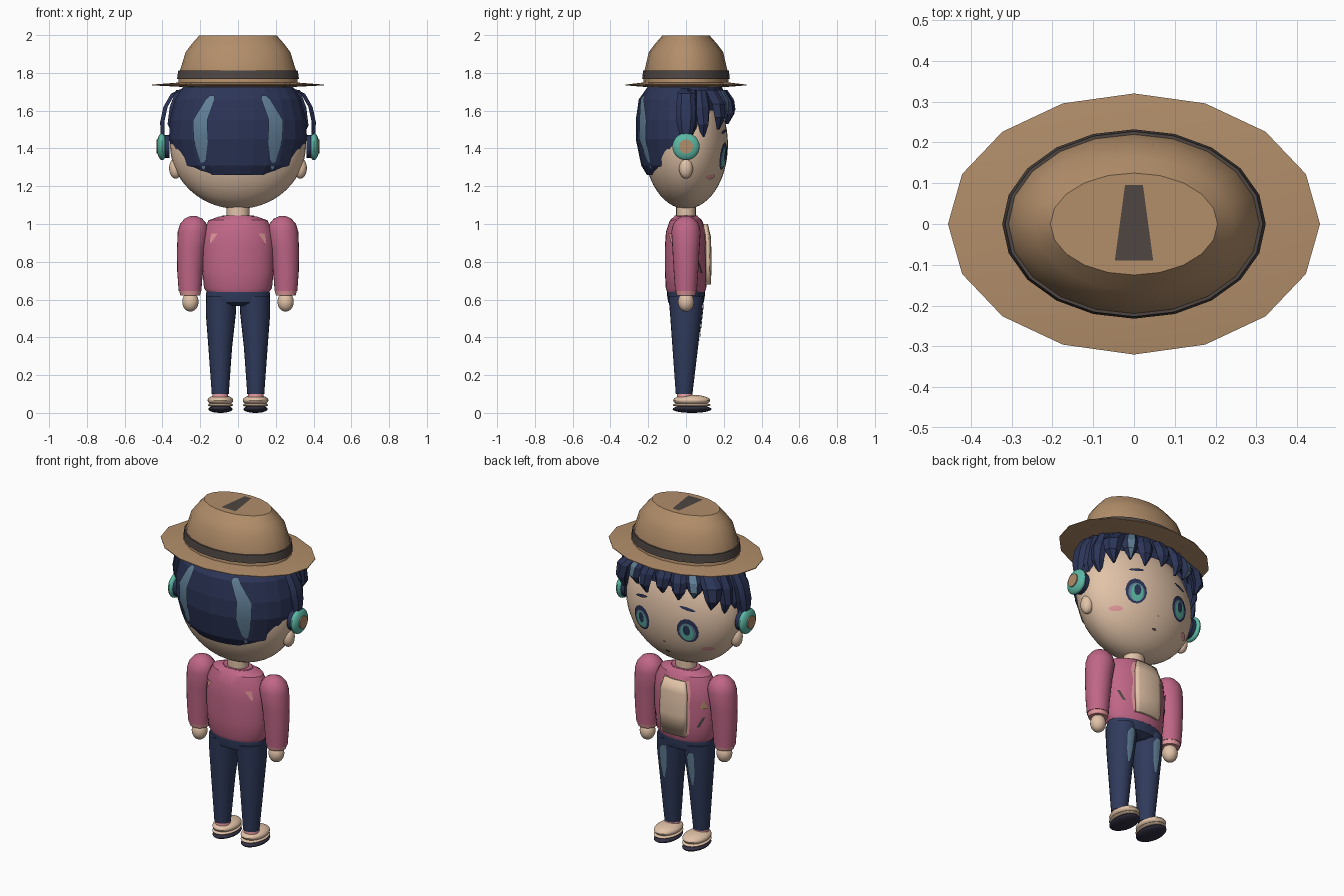
import bpy, bmesh
from math import sin, cos, pi, radians, sqrt
from mathutils import Vector

cube = bpy.data.objects.get("Cube")
if cube:
    bpy.data.objects.remove(cube)


def material(name, r, g, b):
    m = bpy.data.materials.new(name)
    lin = [((c / 255 + 0.055) / 1.055) ** 2.4 for c in (r, g, b)] + [1]
    m.use_nodes = True
    m.node_tree.nodes["Principled BSDF"].inputs["Base Color"].default_value = lin
    m.diffuse_color = lin
    return m


TAN = material("tan felt", 178, 142, 106)
GREY = material("dark grey band", 78, 70, 66)
HAIR = material("navy hair", 44, 53, 88)
DENIM = material("navy denim", 48, 59, 92)
SLATE = material("slate blue", 98, 128, 152)
SKIN = material("cream skin", 226, 195, 168)
PINK = material("rose pink", 192, 102, 134)
BLUSH = material("light pink", 226, 152, 156)
TEAL = material("teal", 92, 184, 164)
SOLE = material("dark sole", 50, 48, 66)
smooth = []


def add(name, bm, mats, is_smooth=True, closed=True):
    if closed:
        bmesh.ops.recalc_face_normals(bm, faces=bm.faces)
    me = bpy.data.meshes.new(name)
    bm.to_mesh(me)
    bm.free()
    for m in mats if isinstance(mats, list) else [mats]:
        me.materials.append(m)
    ob = bpy.data.objects.new(name, me)
    bpy.context.collection.objects.link(ob)
    if is_smooth:
        smooth.append(ob)
    return ob


def skin_rows(bm, rows, wrap):
    """Bridge rows of points with quads."""
    vs = [[bm.verts.new(p) for p in row] for row in rows]
    n = len(vs[0])
    for lo, hi in zip(vs, vs[1:]):
        for j in range(n if wrap else n - 1):
            k = (j + 1) % n
            bm.faces.new((lo[j], lo[k], hi[k], hi[j]))
    return vs


def loft(name, rings, mat, sides=24, arc=None, is_smooth=True):
    """Stack of ellipses (z, cx, cy, rx, ry), whole and capped or an open arc."""
    a0, a1 = arc or (0, 360)
    n = sides + 1 if arc else sides
    ang = [radians(a0 + (a1 - a0) * i / sides) for i in range(n)]
    bm = bmesh.new()
    vs = skin_rows(bm, [[(cx + rx * cos(a), cy + ry * sin(a), z) for a in ang]
                        for z, cx, cy, rx, ry in rings], not arc)
    if not arc:
        bm.faces.new(vs[0][::-1])
        bm.faces.new(vs[-1])
    return add(name, bm, mat, is_smooth, not arc)


def patch(name, rings, rows, mat, off=0.005, n=5):
    """Thin plate laid on a loft; rows are (z, start angle, end angle)."""
    pts = []
    for z, a0, a1 in rows:
        lo, hi = next((p, q) for p, q in zip(rings, rings[1:]) if p[0] <= z <= q[0])
        t = (z - lo[0]) / (hi[0] - lo[0])
        cx, cy, rx, ry = [lo[i] + (hi[i] - lo[i]) * t for i in range(1, 5)]
        ang = [radians(a0 + (a1 - a0) * j / n) for j in range(n + 1)]
        pts.append([(cx + (rx + off) * cos(a), cy + (ry + off) * sin(a), z) for a in ang])
    bm = bmesh.new()
    skin_rows(bm, pts, False)
    return add(name, bm, mat, True, False)


def ball(name, loc, r, mat, seg=24, rings=16):
    bm = bmesh.new()
    bmesh.ops.create_uvsphere(bm, u_segments=seg, v_segments=rings, radius=1)
    for v in bm.verts:
        v.co = [l + c * k for l, c, k in zip(loc, v.co, r)]
    return add(name, bm, mat)


def disc_x(name, x, r, depth, mat):
    ob_bm = bmesh.new()
    bmesh.ops.create_cone(ob_bm, cap_ends=True, segments=20, radius1=r, radius2=r, depth=depth)
    for v in ob_bm.verts:
        v.co = (x + v.co.z, v.co.x, 1.41 + v.co.y)
    return add(name, ob_bm, mat)


HC, HR = (0, 0, 1.42), (0.36, 0.222, 0.34)


def face_plate(name, x, z, rx, rz, mat, off=0.005, sides=14, tilt=0.0):
    """Oval plate projected on the front of the face."""
    def on_face(px, pz):
        q = 1 - (px / HR[0]) ** 2 - ((pz - HC[2]) / HR[2]) ** 2
        return (px, HR[1] * sqrt(max(q, 0)) + off, pz)
    bm = bmesh.new()
    ring = [[on_face(x + k * rx * cos(a), z + k * rz * sin(a) + tilt * k * rx * cos(a))
             for a in [-2 * pi * i / sides for i in range(sides)]] for k in (1, 0.5)]
    vs = skin_rows(bm, ring, True)
    bm.faces.new(vs[1])
    add(name, bm, mat, True, False)


# Hat
loft("hat_brim", [(1.726, 0, 0, 0.3, 0.22), (1.734, 0, 0, 0.456, 0.32),
                  (1.738, 0, 0, 0.456, 0.32), (1.75, 0, 0, 0.3, 0.22)], TAN, 16)
loft("hat_crown", [(1.74, 0, 0, 0.318, 0.226), (1.81, 0, 0, 0.308, 0.22), (1.91, 0, 0, 0.277, 0.197),
                   (1.955, 0, 0, 0.243, 0.163), (1.998, 0, 0, 0.205, 0.125)], TAN, 20)
loft("hat_band", [(1.767, 0, 0, 0.323, 0.232), (1.812, 0, 0, 0.316, 0.227)], GREY, 20)
bm = bmesh.new()
bm.faces.new([bm.verts.new(p) for p in [(-0.047, -0.09, 2), (0.047, -0.09, 2),
                                        (0.022, 0.095, 2), (-0.022, 0.095, 2)]])
add("hat_top_crease", bm, GREY, False, False)

# Head and face
ball("head", HC, HR, SKIN, 40, 28)
face_plate("nose", 0, 1.26, 0.008, 0.006, BLUSH, 0.006, 6)
face_plate("mouth", 0, 1.19, 0.016, 0.007, GREY, 0.005, 6)
for s, side in ((1, "left"), (-1, "right")):
    ball(side + "_ear", (s * 0.33, 0, 1.295), (0.035, 0.037, 0.055), SKIN, 16, 10)
    face_plate(side + "_eye_outline", s * 0.15, 1.36, 0.06, 0.072, HAIR, 0.004)
    face_plate(side + "_eye_white", s * 0.15, 1.352, 0.046, 0.054, SLATE, 0.006)
    face_plate(side + "_iris", s * 0.148, 1.35, 0.034, 0.05, TEAL, 0.008)
    face_plate(side + "_pupil", s * 0.148, 1.365, 0.02, 0.032, HAIR, 0.0095)
    face_plate(side + "_brow", s * 0.15, 1.49, 0.045, 0.009, HAIR, 0.006, 8, -0.2 * s)
    face_plate(side + "_blush", s * 0.235, 1.25, 0.032, 0.014, BLUSH, 0.005, 10)

# Back hair with pale streaks
back = [(1.255, 0, 0, 0.2, 0.14), (1.26, 0, 0, 0.265, 0.207), (1.31, 0, 0, 0.322, 0.237),
        (1.45, 0, 0, 0.367, 0.266), (1.55, 0, 0, 0.363, 0.266), (1.66, 0, 0, 0.335, 0.25),
        (1.73, 0, 0, 0.29, 0.2)]
loft("back_hair", back, HAIR, 14, (172, 368), False)
for s, side in ((1, "left"), (-1, "right")):
    rows = [(1.285, 306, 308), (1.45, 295, 309), (1.55, 296, 310), (1.66, 291, 300), (1.68, 292, 297)]
    if s < 0:
        rows = [(z, 540 - b, 540 - a) for z, a, b in rows]
    patch(side + "_back_streak", back, rows, SLATE, 0.008, 4)

# Front hair: cap and hanging locks
loft("front_hair_cap", [(1.6, 0, 0, 0.335, 0.212), (1.66, 0, 0, 0.335, 0.212),
                        (1.73, 0, 0, 0.29, 0.19)], HAIR, 14, (-8, 188), False)


def lock(name, angle, tip, w, k, streak):
    a = radians(angle)
    t = Vector((-sin(a) * 0.335, cos(a) * 0.215, 0)).normalized()
    nrm = Vector((t.y, -t.x, 0))
    rows = []
    for f, kk, ww in ((0, 0.92, 0.8), (0.35, k - 0.04, 1), (0.7, k, 0.75), (1, k - 0.08, 0.12)):
        p = Vector((0.335 * kk * cos(a), 0.215 * kk * sin(a), 1.71 + (tip - 1.71) * f))
        rows.append([p + t * (ww * w * u) + nrm * (0.02 * v * min(1, ww + 0.2))
                     for u, v in ((-1, -0.4), (-0.45, 1), (0.45, 1), (1, -0.4), (0, -1.6))])
    bm = bmesh.new()
    vs = skin_rows(bm, rows, True)
    bm.faces.new(vs[0])
    bm.faces.new(vs[-1][::-1])
    bm.faces.ensure_lookup_table()
    for i, f in enumerate(bm.faces):
        f.material_index = int(streak and i < 15 and i % 5 == 1)
    add(name, bm, [HAIR, SLATE], False)


for i, (angle, tip, w, k) in enumerate([(8, 1.44, 0.04, 1.06), (24, 1.45, 0.045, 1.1), (43, 1.5, 0.055, 1.24),
                                        (58, 1.55, 0.05, 1.12), (73, 1.53, 0.05, 1.14)]):
    lock(f"left_lock_{i + 1}", angle, tip, w, k, i == 3)
    lock(f"right_lock_{i + 1}", 180 - angle, tip + 0.01, w, k, i == 3)
lock("centre_lock", 91, 1.56, 0.05, 1.13, False)

# Headphones
for s, side in ((1, "left"), (-1, "right")):
    disc_x(side + "_ear_pad", s * 0.378, 0.06, 0.03, HAIR)
    ball(side + "_ear_cup", (s * 0.402, 0, 1.41), (0.028, 0.072, 0.072), TEAL)
    disc_x(side + "_ear_cup_centre", s * 0.424, 0.037, 0.016, TAN)
    rows = []
    for x, z, w in ((0.4, 1.46, 0.03), (0.402, 1.54, 0.05), (0.385, 1.62, 0.052),
                    (0.345, 1.69, 0.045), (0.25, 1.735, 0.035)):
        rows.append([(s * (x + d), y, z) for d, y in ((0.01, -w * 0.5), (0.01, w * 0.5), (-0.012, w), (-0.012, -w))])
    bm = bmesh.new()
    vs = skin_rows(bm, rows, True)
    bm.faces.new(vs[0])
    bm.faces.new(vs[-1])
    add(side + "_headband", bm, HAIR)

# Torso, open jacket and shirt panel
loft("neck", [(1.0, 0, 0, 0.06, 0.052), (1.13, 0, 0, 0.06, 0.052)], SKIN)
torso = [(0.64, 0, 0, 0.165, 0.1), (0.66, 0, 0, 0.18, 0.107), (0.75, 0, 0, 0.189, 0.112),
         (0.88, 0, 0, 0.192, 0.112), (0.96, 0, 0, 0.184, 0.106), (1.02, 0, 0, 0.155, 0.085), (1.04, 0, 0, 0.1, 0.062)]
loft("jacket", torso, PINK, 28)
loft("collar", [(1.03, 0, 0, 0.095, 0.065), (1.044, 0, 0, 0.085, 0.06)], PINK)
patch("jacket_lining", torso, [(0.69, 62, 118), (0.78, 58, 120), (0.87, 62, 119),
                               (0.94, 58, 121), (1.0, 62, 118)], BLUSH, 0.006, 10)
panel = patch("shirt_panel", torso, [(0.68, 67, 113), (0.8, 66, 114), (0.93, 66, 114), (1.0, 69, 111)], SKIN, 0.024, 8)
panel.modifiers.new("thickness", "SOLIDIFY").thickness = 0.022
patch("chest_badge", torso, [(0.85, 137, 155), (0.9, 145.5, 146.5)], TAN, 0.007)
for s, side in ((1, "left"), (-1, "right")):
    slash = [(0.74, 42, 48), (0.8, 30, 36)]
    mark = [(0.9, 317, 321), (0.95, 304, 318)]
    if s < 0:
        slash = [(z, 180 - b, 180 - a) for z, a, b in slash]
        mark = [(z, 540 - b, 540 - a) for z, a, b in mark]
    patch(side + "_pocket_slash", torso, slash, GREY, 0.006)
    patch(side + "_back_mark", torso, mark, BLUSH, 0.006)

    # Arms
    loft(side + "_sleeve", [(z, s * x, 0, r, r * 0.96) for z, x, r in (
        (0.645, 0.254, 0.06), (0.75, 0.254, 0.068), (0.87, 0.248, 0.075), (0.96, 0.238, 0.081),
        (1.0, 0.236, 0.071), (1.028, 0.236, 0.047), (1.043, 0.236, 0.015))], PINK)
    loft(side + "_cuff", [(0.622, s * 0.253, 0, 0.052, 0.05), (0.655, s * 0.253, 0, 0.06, 0.057)], BLUSH)
    ball(side + "_hand", (s * 0.252, 0, 0.588), (0.043, 0.042, 0.052), SKIN)

    # Legs
    leg = [(0.1, s * 0.094, -0.01, 0.045, 0.044), (0.35, s * 0.094, -0.004, 0.063, 0.068),
           (0.52, s * 0.091, 0, 0.079, 0.084), (0.62, s * 0.088, 0, 0.081, 0.093)]
    loft(side + "_leg", leg, DENIM)
    patch(side + "_leg_streak", leg, [(0.38, 84, 94), (0.45, 74, 104), (0.55, 72, 106), (0.58, 86, 104)], SLATE)

    # Shoes
    loft(side + "_sock", [(0.07, s * 0.094, -0.005, 0.045, 0.045), (0.115, s * 0.094, -0.008, 0.038, 0.038)], BLUSH)
    ball(side + "_shoe", (s * 0.093, 0.03, 0.066), (0.068, 0.098, 0.03), SKIN)
    ball(side + "_shoe_rim", (s * 0.093, 0.03, 0.042), (0.067, 0.1, 0.014), SKIN)
    ball(side + "_sole", (s * 0.093, 0.032, 0.02), (0.064, 0.103, 0.02), SOLE)

loft("hips", [(0.565, 0, 0, 0.1, 0.06), (0.585, 0, 0, 0.165, 0.094), (0.62, 0, 0, 0.17, 0.1),
              (0.655, 0, 0, 0.166, 0.099)], DENIM, 28)

# Smooth shading on rounded parts
bpy.ops.object.select_all(action="DESELECT")
for ob in smooth:
    ob.select_set(True)
bpy.context.view_layer.objects.active = smooth[0]
bpy.ops.object.shade_smooth_by_angle()
